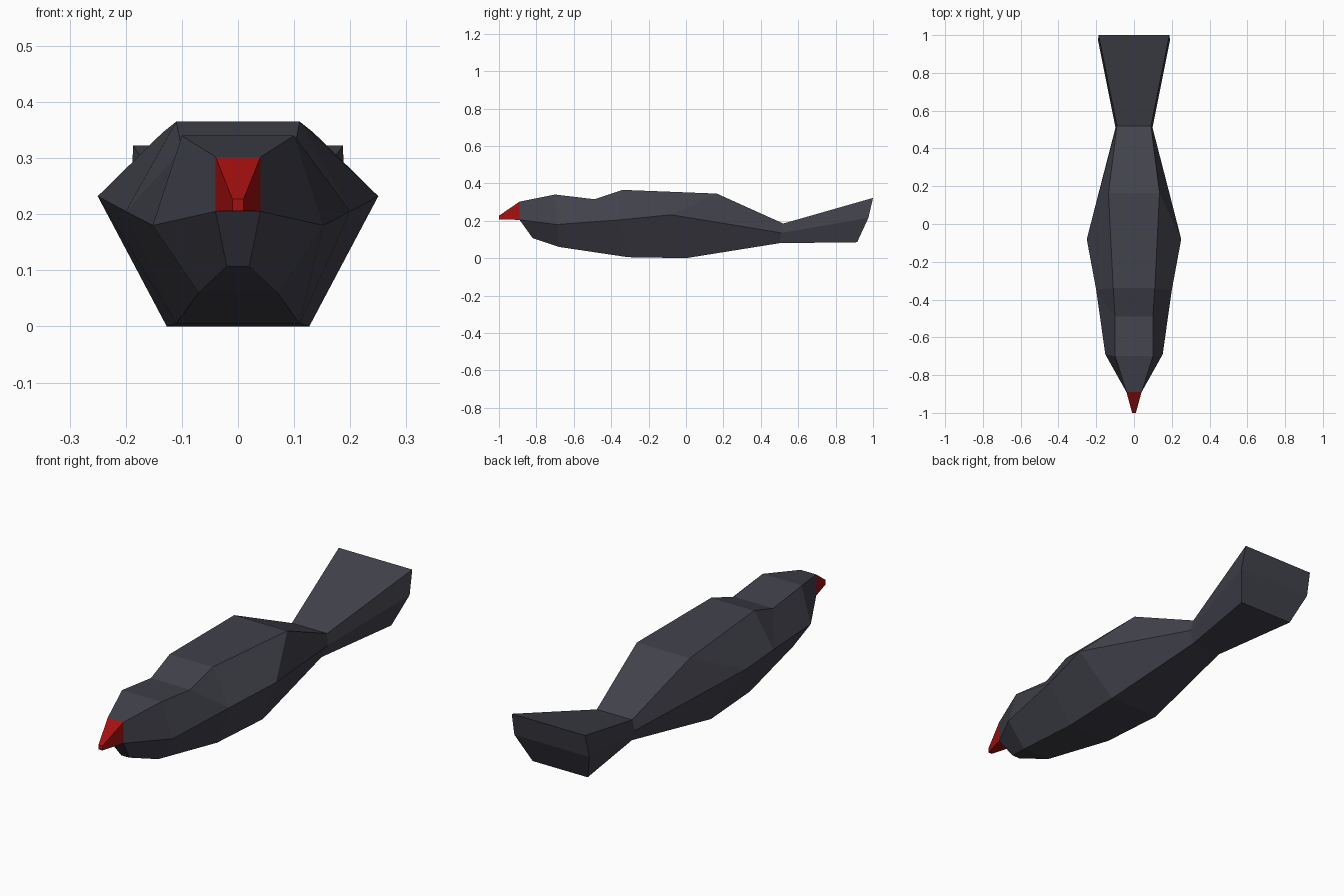
import bpy, bmesh

if "Cube" in bpy.data.objects:
    bpy.data.objects.remove(bpy.data.objects["Cube"])


def material(name, rgb):
    m = bpy.data.materials.new(name)
    m.diffuse_color = (*rgb, 1)
    m.use_nodes = True
    m.node_tree.nodes["Principled BSDF"].inputs["Base Color"].default_value = m.diffuse_color
    return m


def loft(name, rings, mat, split_caps=False):
    """Skin mirrored sections; each section lists (half width, y, z) from top to bottom."""
    bm = bmesh.new()
    loops = []
    for r in rings:
        pts = list(r) + [(-x, y, z) for x, y, z in reversed(r)]
        loops.append([bm.verts.new(p) for p in pts])
    n = len(loops[0])
    for a, b in zip(loops, loops[1:]):
        for i in range(n):
            j = (i + 1) % n
            bm.faces.new((a[i], a[j], b[j], b[i]))
    # end caps, made of one band per level
    for lp in (loops[0], loops[-1]):
        for i in range(n // 2 - 1):
            bm.faces.new((lp[i], lp[i + 1], lp[n - 2 - i], lp[n - 1 - i]))
    bmesh.ops.remove_doubles(bm, verts=bm.verts[:], dist=1e-4)
    bmesh.ops.recalc_face_normals(bm, faces=bm.faces[:])
    me = bpy.data.meshes.new(name)
    bm.to_mesh(me)
    bm.free()
    me.materials.append(mat)
    ob = bpy.data.objects.new(name, me)
    bpy.context.collection.objects.link(ob)
    return ob


feather = material("dark slate feathers", (0.054, 0.054, 0.072))
red = material("red beak", (0.38, 0.005, 0.005))

# body sections: top ridge, side ridge, belly edge
face = [(0.04, -0.89, 0.302), (0.04, -0.89, 0.205), (0.02, -0.82, 0.107)]
head = [(0.10, -0.70, 0.34), (0.152, -0.69, 0.18), (0.07, -0.68, 0.06)]
shoulder = [(0.11, -0.34, 0.365), (0.20, -0.35, 0.205), (0.11, -0.31, 0.005)]
neck = [(0.10, -0.49, 0.315)] + shoulder[1:]   # shares side and belly points with the shoulder
rump = [(0.135, 0.165, 0.345), (0.25, -0.08, 0.232), (0.127, 0.0, 0.0)]
tail_root = [(0.09, 0.52, 0.185), (0.098, 0.51, 0.135), (0.075, 0.50, 0.08)]
tail_end = [(0.187, 1.0, 0.322), (0.191, 0.975, 0.215), (0.14, 0.915, 0.085)]

loft("bird_body_and_tail", [face, head, neck, shoulder, rump, tail_root, tail_end], feather)

# beak
loft("beak", [[(0.01, -1.0, 0.227), (0.01, -1.0, 0.206)], face[:2]], red)
